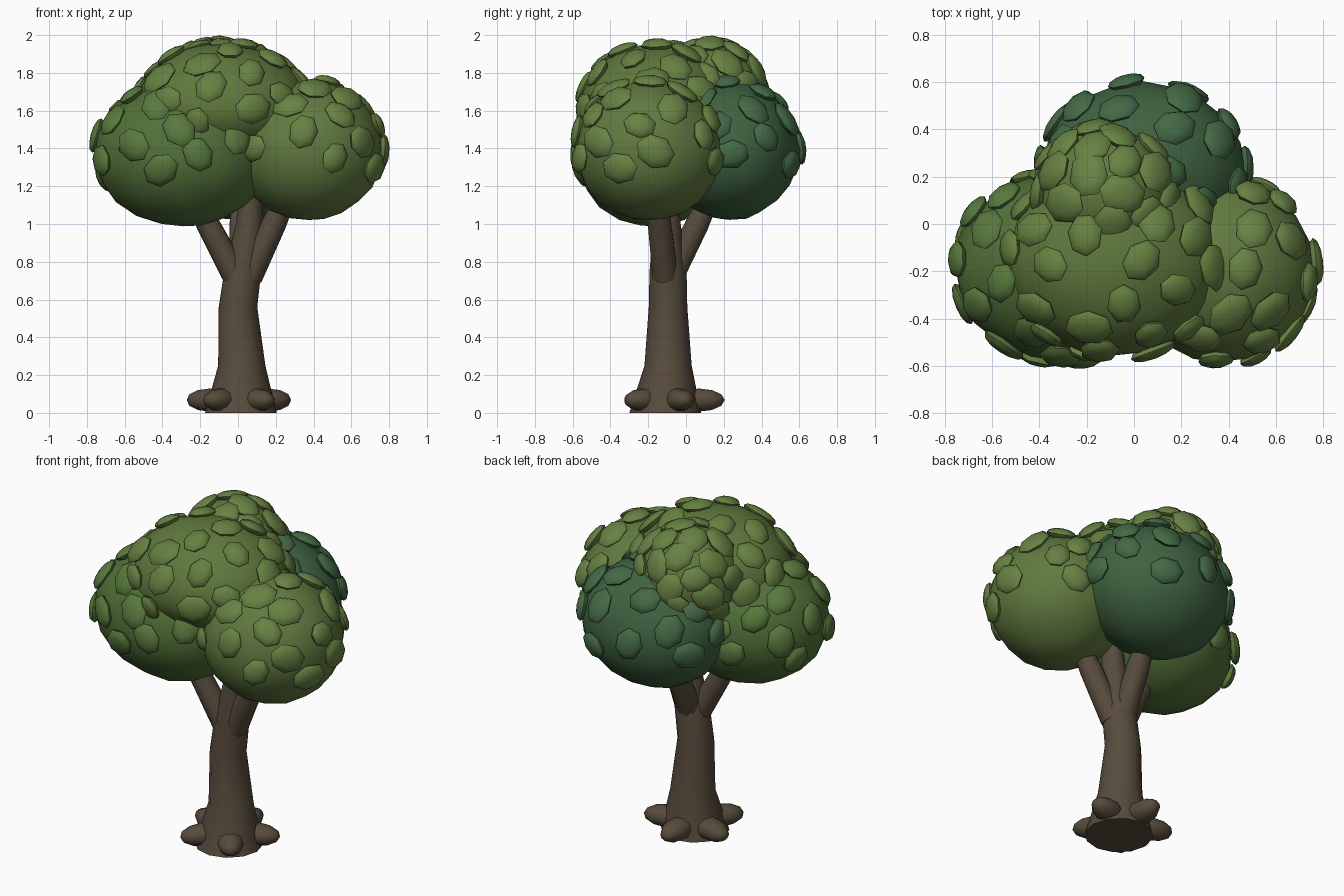
import bpy, bmesh, math, random
from mathutils import Vector, Matrix

if "Cube" in bpy.data.objects:
    bpy.data.objects.remove(bpy.data.objects["Cube"])

random.seed(4)
UP = Vector((0, 0, 1))


def material(name, rgb):
    m = bpy.data.materials.new(name)
    m.diffuse_color = (*rgb, 1)
    m.use_nodes = True
    m.node_tree.nodes["Principled BSDF"].inputs["Base Color"].default_value = m.diffuse_color
    return m


def finish(name, bm, mat, angle=50):
    me = bpy.data.meshes.new(name)
    bmesh.ops.recalc_face_normals(bm, faces=bm.faces)
    bm.to_mesh(me)
    bm.free()
    ob = bpy.data.objects.new(name, me)
    bpy.context.collection.objects.link(ob)
    me.materials.append(mat)
    bpy.ops.object.select_all(action='DESELECT')
    ob.select_set(True)
    bpy.context.view_layer.objects.active = ob
    bpy.ops.object.shade_smooth_by_angle(angle=math.radians(angle))
    return ob


def tube(name, rings, mat, sides=12, level=False):
    """Tapered tube through (x, y, z, radius) rings."""
    bm = bmesh.new()
    pts = [Vector(r[:3]) for r in rings]
    axis = UP if level else (pts[-1] - pts[0]).normalized()
    rot = UP.rotation_difference(axis)
    loops = []
    for p, r in zip(pts, rings):
        loops.append([bm.verts.new(p + rot @ Vector((r[3] * math.cos(a), r[3] * math.sin(a), 0)))
                      for a in (2 * math.pi * i / sides for i in range(sides))])
    for a, b in zip(loops, loops[1:]):
        for i in range(sides):
            j = (i + 1) % sides
            bm.faces.new((a[i], a[j], b[j], b[i]))
    bm.faces.new(loops[0][::-1])
    bm.faces.new(loops[-1])
    return finish(name, bm, mat)


bark = material("bark", (0.095, 0.07, 0.045))

# Trunk with flared base
tube("trunk", [(0.015, -0.11, 0, 0.19), (0.02, -0.095, 0.25, 0.125), (0.0, -0.095, 0.56, 0.102),
               (0.025, -0.095, 0.75, 0.098), (0.06, -0.10, 1.0, 0.072), (0.08, -0.10, 1.3, 0.05)],
     bark, level=True)

# Branches reaching into the canopy
tube("branch_left", [(-0.01, -0.11, 0.72, 0.07), (-0.16, -0.14, 1.0, 0.062), (-0.30, -0.17, 1.27, 0.04)], bark, 10)
tube("branch_right", [(0.06, -0.11, 0.72, 0.07), (0.19, -0.14, 1.0, 0.065), (0.32, -0.17, 1.27, 0.04)], bark, 10)
tube("branch_back", [(0.02, -0.08, 0.72, 0.07), (0.02, 0.06, 1.0, 0.065), (0.02, 0.19, 1.27, 0.04)], bark, 10)

# Ring of five stubby roots
for k in range(5):
    a = math.radians(18 + 72 * k)
    bm = bmesh.new()
    bmesh.ops.create_uvsphere(bm, u_segments=10, v_segments=6, radius=1,
                              matrix=Matrix.Translation((0.005 + 0.155 * math.cos(a), -0.085 + 0.155 * math.sin(a), 0.068))
                              @ Matrix.Rotation(a, 4, 'Z')
                              @ Matrix.Diagonal((0.135, 0.075, 0.064, 1))
                              @ Matrix.Rotation(math.pi / 2, 4, 'Y'))
    finish(f"root_{k + 1}", bm, bark)

# Canopy masses: name, centre, radii, underside flattening, pad count, lowest pad, colour
CANOPY = [
    ("left", (-0.29, -0.18, 1.37), (0.47, 0.40, 0.385), 1, 31, -0.3, (0.085, 0.165, 0.04)),
    ("right", (0.375, -0.195, 1.39), (0.39, 0.39, 0.37), 1, 28, -0.3, (0.12, 0.195, 0.05)),
    ("front_top", (-0.08, -0.15, 1.61), (0.46, 0.41, 0.345), 0.75, 30, -0.25, (0.115, 0.19, 0.046)),
    ("back", (0.04, 0.23, 1.39), (0.43, 0.37, 0.37), 1, 27, -0.3, (0.05, 0.125, 0.052)),
    ("crown", (-0.12, 0.13, 1.67), (0.29, 0.28, 0.29), 1, 34, -0.5, (0.12, 0.195, 0.05)),
]


def buried(p, own):
    """True when p is well inside another canopy mass."""
    return any(n != own and sum(((p[i] - c[i]) / r[i]) ** 2 for i in range(3)) < 0.85
               for n, c, r, *_ in CANOPY)


for name, c, r, flat, count, low, rgb in CANOPY:
    c, r = Vector(c), Vector(r)
    mass_mat = material(f"{name}_foliage", rgb)
    pad_mat = material(f"{name}_leaves", tuple(v * 1.15 for v in rgb))

    # Rounded leaf mass
    bm = bmesh.new()
    bmesh.ops.create_icosphere(bm, subdivisions=3, radius=1)
    for v in bm.verts:
        k = 1 + random.uniform(-0.015, 0.015)
        if v.co.z < 0:
            v.co.z *= flat
        v.co = c + Vector(v.co[i] * r[i] * k for i in range(3))
    finish(f"foliage_{name}", bm, mass_mat, 60)

    # Thick tilted leaf pads spread over the upper surface on a spiral
    bm = bmesh.new()
    for i in range(count):
        z = 0.97 - (0.97 - low) * i / (count - 1)
        a = i * 2.39996 + random.uniform(-0.15, 0.15)
        s = math.sqrt(1 - z * z)
        n = Vector((s * math.cos(a), s * math.sin(a), z))
        p = c + Vector(n[k] * r[k] for k in range(3))
        if buried(p, name):
            continue
        normal = Vector(n[k] / r[k] for k in range(3)).normalized()
        normal = (normal + Vector(random.uniform(-0.12, 0.12) for _ in range(3))).normalized()
        size = random.uniform(0.08, 0.1)
        m = (Matrix.Translation(p + normal * 0.004) @ normal.to_track_quat('Z', 'Y').to_matrix().to_4x4()
             @ Matrix.Rotation(random.uniform(0, 6.28), 4, 'Z')
             @ Matrix.Diagonal((size * 0.88, size * 1.08, 0.033, 1)))
        bmesh.ops.create_uvsphere(bm, u_segments=7, v_segments=6, radius=1, matrix=m)
    finish(f"leaf_pads_{name}", bm, pad_mat, 50)
